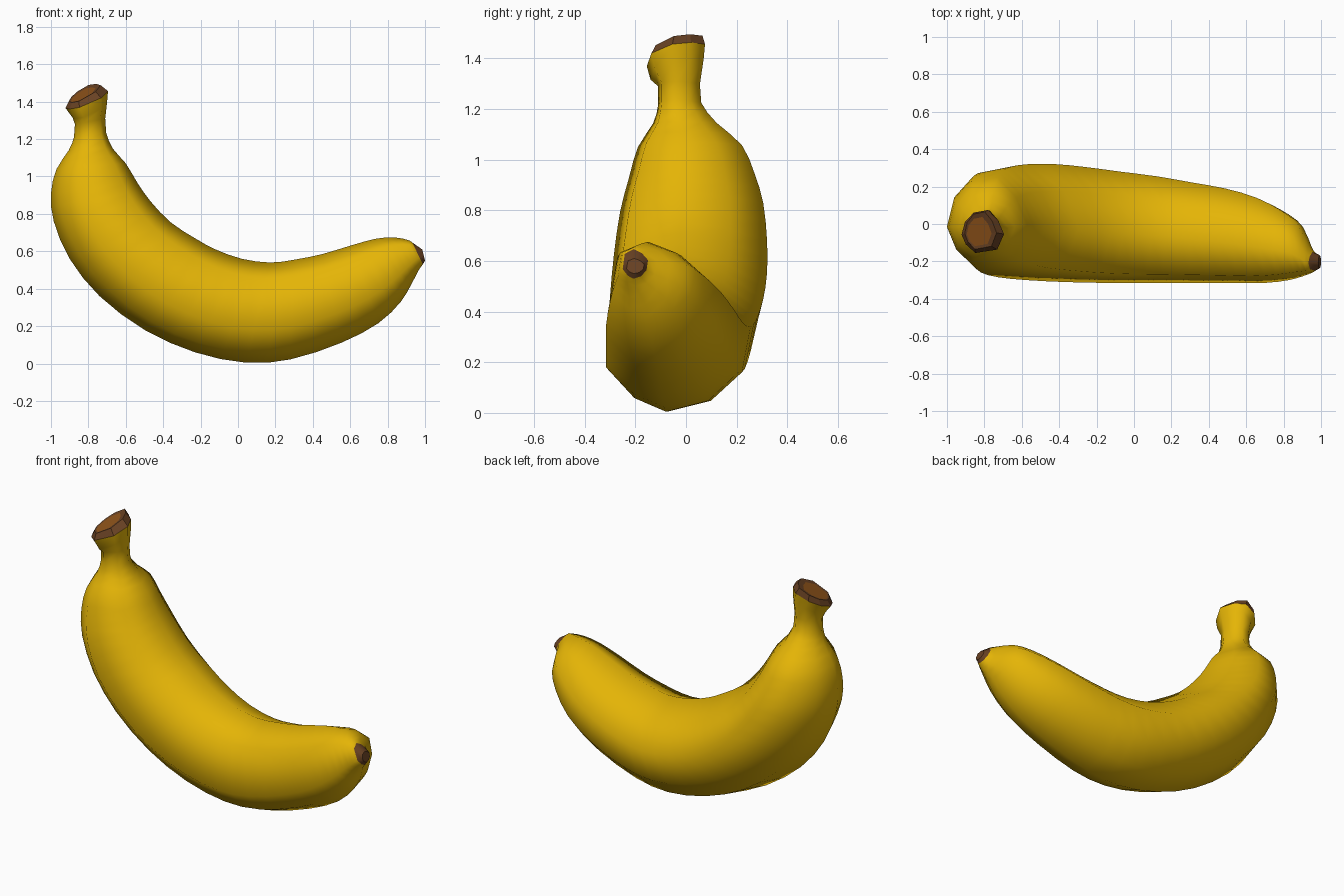
import bpy, bmesh
from mathutils import Vector

if "Cube" in bpy.data.objects:
    bpy.data.objects.remove(bpy.data.objects["Cube"])


def material(name, rgb):
    m = bpy.data.materials.new(name)
    m.diffuse_color = (*rgb, 1)
    m.use_nodes = True
    m.node_tree.nodes["Principled BSDF"].inputs["Base Color"].default_value = m.diffuse_color
    return m


yellow = material("banana yellow", (0.78, 0.46, 0.002))
brown = material("dark brown", (0.14, 0.054, 0.017))
cut_brown = material("cut stem brown", (0.28, 0.088, 0.010))

# Cross-section: u runs from the outer bend (-1) to the inner bend (+1), v runs along y
SECTION = [(-1, -.15), (-.84, .45), (-.42, .88), (.25, 1), (.72, .52),
           (1, -.12), (.68, -.84), (-.35, -1), (-.8, -.6)]

# Stations: outer x, z, inner x, z, y min, y max (stem end to blossom end)
STATIONS = [
    (-.905, 1.405, -.735, 1.492, -.135, .065),
    (-.922, 1.37, -.695, 1.46, -.155, .075),
    (-.885, 1.32, -.70, 1.40, -.14, .07),
    (-.872, 1.28, -.71, 1.31, -.11, .055),
    (-.877, 1.21, -.705, 1.235, -.11, .06),
    (-.905, 1.14, -.67, 1.15, -.13, .12),
    (-.97, 1.04, -.60, 1.07, -.19, .22),
    (-1.0, .91, -.54, .97, -.225, .27),
    (-.985, .76, -.47, .87, -.26, .305),
    (-.90, .56, -.36, .755, -.285, .32),
    (-.74, .36, -.23, .67, -.30, .32),
    (-.50, .18, -.12, .61, -.31, .305),
    (-.23, .06, .02, .56, -.315, .28),
    (.04, .005, .17, .54, -.315, .255),
    (.28, .022, .30, .555, -.315, .225),
    (.55, .11, .45, .585, -.315, .19),
    (.75, .215, .60, .63, -.315, .14),
    (.87, .33, .74, .668, -.30, .07),
    (.93, .43, .84, .674, -.28, .0),
    (.967, .50, .91, .66, -.262, -.115),
    (.988, .53, .932, .647, -.25, -.15),
    (1.0, .55, .985, .61, -.235, -.165),
]


def ring(i):
    ox, oz, ix, iz, y0, y1 = STATIONS[i]
    tilt = .03 if i < 3 else 0      # the cut stem leans towards the front
    return [Vector(((ox + ix) / 2 + u * (ix - ox) / 2,
                    (y0 + y1) / 2 + v * (y1 - y0) / 2,
                    (oz + iz) / 2 + u * (iz - oz) / 2 + tilt * v))
            for u, v in SECTION]


def halfway(i):
    # smooth in-between ring from the four stations around it
    a, b, c, d = (ring(j) for j in (i - 1, i, i + 1, i + 2))
    return [(9 * (q + r) - p - s) / 16 for p, q, r, s in zip(a, b, c, d)]


def shrink(points, factor, offset):
    c = sum(points, Vector()) / len(points)
    return [c + (p - c) * factor + offset for p in points]


def loft(name, rings, mats, smooth, cap=False, cap_mat=0):
    bm = bmesh.new()
    loops = [[bm.verts.new(p) for p in r] for r in rings]
    n = len(SECTION)
    for a, b in zip(loops, loops[1:]):
        for k in range(n):
            bm.faces.new((a[k], a[(k + 1) % n], b[(k + 1) % n], b[k])).smooth = smooth
    if cap:
        bm.faces.new(loops[-1]).material_index = cap_mat
    bmesh.ops.recalc_face_normals(bm, faces=bm.faces)
    # make sure the shell faces outwards
    bm.faces.ensure_lookup_table()
    f = bm.faces[0]
    mid = sum((v.co for l in loops[:2] for v in l), Vector()) / (2 * n)
    if f.normal.dot(f.calc_center_median() - mid) < 0:
        bmesh.ops.reverse_faces(bm, faces=bm.faces)
    me = bpy.data.meshes.new(name)
    bm.to_mesh(me)
    bm.free()
    for m in mats:
        me.materials.append(m)
    ob = bpy.data.objects.new(name, me)
    bpy.context.collection.objects.link(ob)
    return ob


# Peel: the whole yellow body with the neck
body = []
for i in range(1, 20):
    body.append(ring(i))
    if i > 3:
        body.append(halfway(i))
loft("peel", body + [ring(20)], [yellow], True)

# Stem cap: dark rim with a slightly sunken lighter cut
top = ring(0)
loft("stem_cap", [ring(1), top, shrink(top, .78, Vector((-.006, -.006, -.008)))],
     [brown, cut_brown], False, cap=True, cap_mat=1)

# Blossom tip: small dark end
loft("blossom_tip", [ring(20), ring(21)], [brown], True, cap=True)
